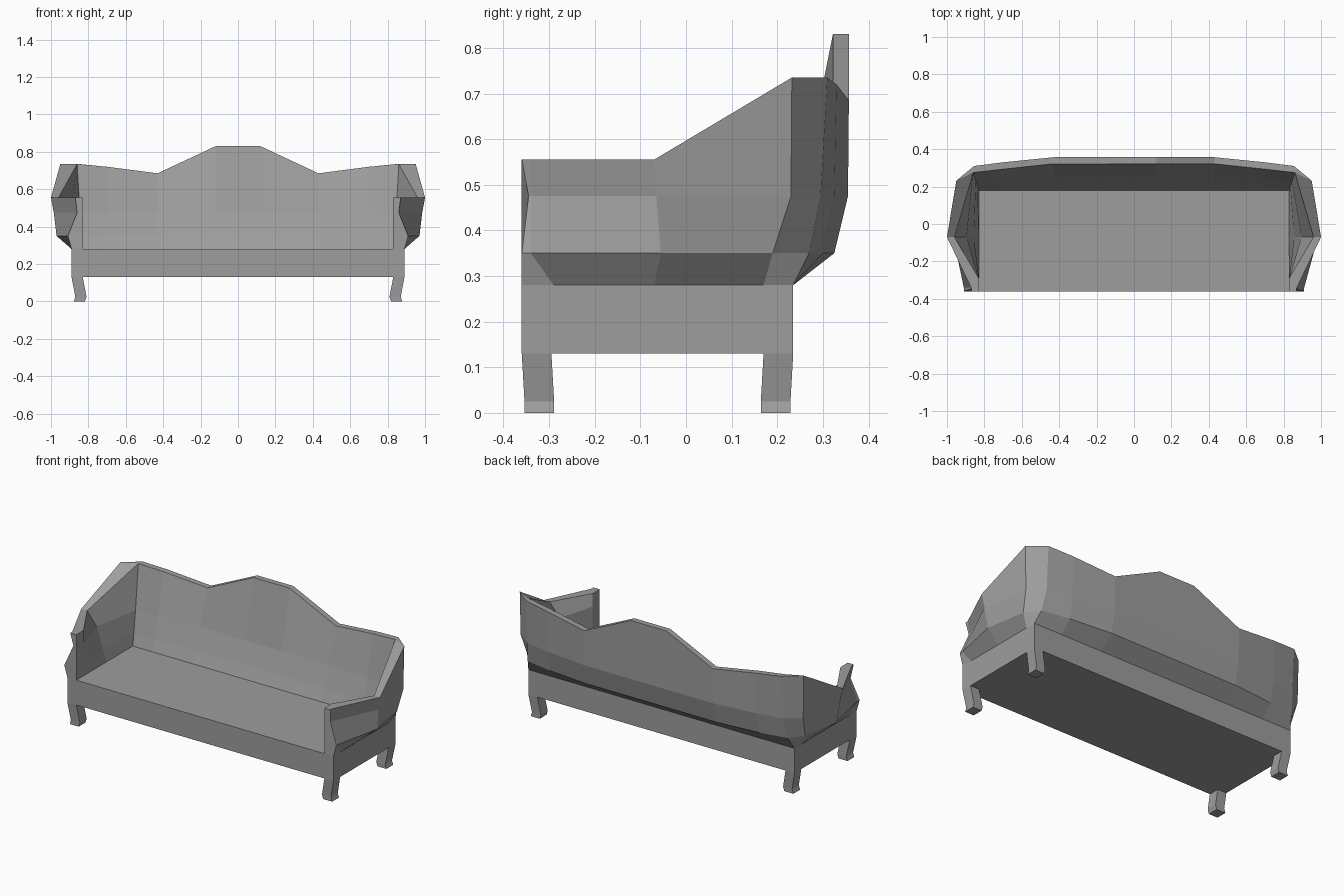
import bpy
import bmesh

# Remove the default cube only
cube = bpy.data.objects.get("Cube")
if cube:
    bpy.data.objects.remove(cube, do_unlink=True)

# Single upholstery colour
grey = bpy.data.materials.new("sofa_grey")
grey.use_nodes = True
COLOUR = (0.34, 0.34, 0.34, 1.0)
grey.diffuse_color = COLOUR
grey.node_tree.nodes["Principled BSDF"].inputs["Base Color"].default_value = COLOUR


def loft(name, rings):
    """Join closed rings of points into a capped, flat-shaded solid."""
    bm = bmesh.new()
    loops = [[bm.verts.new(p) for p in ring] for ring in rings]
    count = len(loops[0])
    for a, b in zip(loops, loops[1:]):
        for i in range(count):
            j = (i + 1) % count
            bm.faces.new((a[i], a[j], b[j], b[i]))
    bm.faces.new(loops[0])
    bm.faces.new(list(reversed(loops[-1])))
    bmesh.ops.remove_doubles(bm, verts=bm.verts[:], dist=0.0001)
    bmesh.ops.recalc_face_normals(bm, faces=bm.faces[:])
    mesh = bpy.data.meshes.new(name)
    bm.to_mesh(mesh)
    bm.free()
    mesh.materials.append(grey)
    obj = bpy.data.objects.new(name, mesh)
    bpy.context.collection.objects.link(obj)
    return obj


def rectangle(x0, x1, y0, y1, z):
    return [(x0, y0, z), (x1, y0, z), (x1, y1, z), (x0, y1, z)]


# Seat base
SEAT, UNDERSIDE = 0.28, 0.13
HALF_WIDTH, FRONT, REAR = 0.89, -0.36, 0.235
loft("seat_base", [rectangle(-HALF_WIDTH, HALF_WIDTH, FRONT, REAR, z)
                   for z in (UNDERSIDE, SEAT)])

# Wrap-around back and arms: rails in plan for the left half, in the order
# arm front, post, elbow, ear side, ear back, back quarter, shoulder, crest
BULGE, WAIST = 0.35, 0.475
outer_foot = [(.89, -.36), (.89, -.29), (.89, -.07), (.89, .17),
              (.89, .235), (.7, .235), (.43, .235), (.12, .235)]
outer_bulge = [(.91, -.36), (.91, -.34), (.97, -.055), (.93, .19),
               (.87, .27), (.7, .30), (.43, .325), (.12, .325)]
outer_waist = [(.86, -.345), (.86, -.34), (.985, -.065), (.945, .23),
               (.855, .295), (.7, .325), (.43, .355), (.12, .355)]
outer_top = [(.87, -.36), (.87, -.342), (1, -.07), (.95, .232),
             (.855, .31), (.7, .33), (.43, .357), (.12, .357)]
inner_top = [(.83, -.36), (.83, -.29), (.96, -.07), (.86, .275),
             (.86, .275), (.7, .293), (.43, .322), (.12, .322)]
inner_foot = [(.83, -.36), (.83, -.29), (.83, -.07), (.83, .18),
              (.83, .18), (.7, .18), (.43, .18), (.12, .18)]
top_height = [.555, .555, .555, .735, .735, .72, .685, .83]


def blend(a, b, t):
    return tuple(p + (q - p) * t for p, q in zip(a, b))


columns = []
for foot, bulge, waist, top, lip, seat, height in zip(
        outer_foot, outer_bulge, outer_waist, outer_top,
        inner_top, inner_foot, top_height):
    columns.append([
        (*foot, SEAT), (*bulge, BULGE), (*waist, WAIST), (*top, height),
        (*lip, height), (*blend(seat, lip, 0.5), WAIST),
        (*blend(seat, lip, 0.2), BULGE), (*seat, SEAT)])
mirrored = [[(-x, y, z) for x, y, z in ring] for ring in reversed(columns)]
loft("back_and_arms", columns + mirrored)

# Legs: curved inwards, with a small flared foot
LEG_WIDTH, LEG_DEPTH = 0.06, 0.065
# height, sideways inset, shift along the depth
leg_profile = [(UNDERSIDE, 0, 0), (0.025, 0.02, 0.006), (0, 0.012, 0.006)]
for side, side_name in ((1, "left"), (-1, "right")):
    for edge, direction, end_name in ((FRONT, 1, "front"), (REAR, -1, "rear")):
        rings = []
        for z, inset, shift in leg_profile:
            x = HALF_WIDTH - inset
            y = edge + direction * shift
            rings.append(rectangle(side * x, side * (x - LEG_WIDTH),
                                   y, y + direction * LEG_DEPTH, z))
        loft(f"{end_name}_{side_name}_leg", rings)
